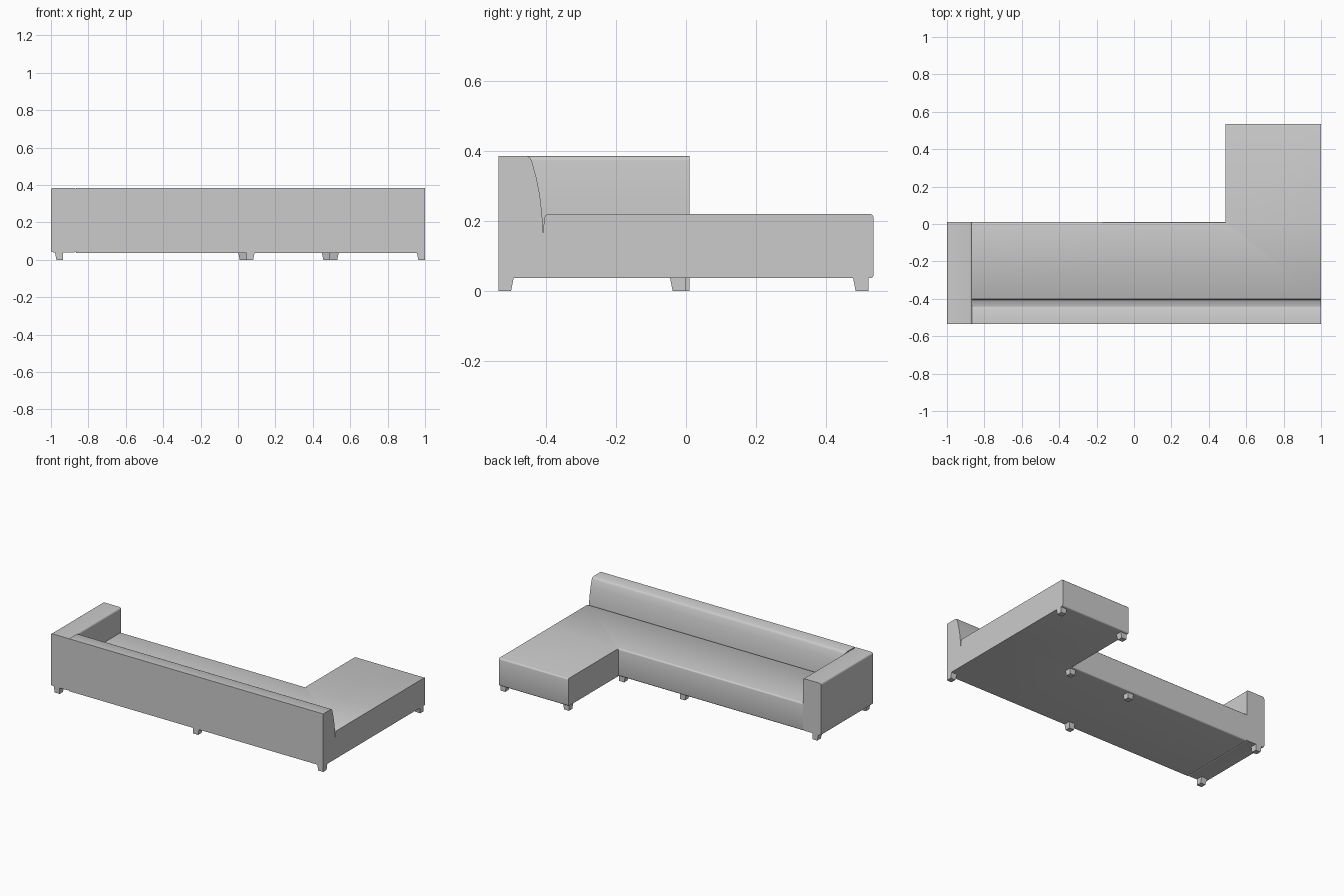
import bpy, bmesh

cube = bpy.data.objects.get("Cube")
if cube:
    bpy.data.objects.remove(cube, do_unlink=True)

grey = bpy.data.materials.new("grey_fabric")
grey.use_nodes = True
grey.diffuse_color = (0.6, 0.6, 0.6, 1)
grey.node_tree.nodes["Principled BSDF"].inputs["Base Color"].default_value = (0.6, 0.6, 0.6, 1)

BASE, SEAT, TOP = 0.037, 0.22, 0.385
REAR, FRONT, CHAISE = -0.535, 0.01, 0.535
ARM_X, CHAISE_X = -0.865, 0.49


def finish(name, bm, smooth=True):
    bmesh.ops.recalc_face_normals(bm, faces=bm.faces[:])
    mesh = bpy.data.meshes.new(name)
    bm.to_mesh(mesh)
    bm.free()
    ob = bpy.data.objects.new(name, mesh)
    bpy.context.collection.objects.link(ob)
    mesh.materials.append(grey)
    if smooth:
        bpy.ops.object.select_all(action='DESELECT')
        ob.select_set(True)
        bpy.context.view_layer.objects.active = ob
        bpy.ops.object.shade_smooth_by_angle(angle=0.7)
    return ob


def box(bm, lo, hi):
    verts = bmesh.ops.create_cube(bm, size=1)["verts"]
    for v in verts:
        for i in range(3):
            v.co[i] = hi[i] if v.co[i] > 0 else lo[i]
    return verts


# Seat and backrest: one side profile swept along x, with the crease between them
profile = [(REAR, BASE), (REAR, TOP), (-0.452, TOP), (-0.446, 0.382),
           (-0.44, 0.372), (-0.427, 0.325), (-0.417, 0.275), (-0.411, 0.225),
           (-0.407, 0.165), (-0.405, 0.205), (-0.402, 0.215), (-0.394, SEAT),
           (FRONT, SEAT), (FRONT, BASE)]
bm = bmesh.new()
rings = [[bm.verts.new((x, y, z)) for y, z in profile] for x in (ARM_X, CHAISE_X, 1)]
count = len(profile)
for a, b in zip(rings, rings[1:]):
    for i in range(count):
        j = (i + 1) % count
        bm.faces.new((a[i], a[j], b[j], b[i]))
bm.faces.new(rings[0])
bm.faces.new(rings[-1])

# Chaise: pull the front face of the end bay forward
bay = [f for f in bm.faces if all(abs(v.co.y - FRONT) < 1e-4 and v.co.x > 0.4 for v in f.verts)]
new = bmesh.ops.extrude_face_region(bm, geom=bay)["geom"]
for v in new:
    if isinstance(v, bmesh.types.BMVert):
        v.co.y = CHAISE
bmesh.ops.delete(bm, geom=[f for f in bay if f.is_valid], context='FACES_ONLY')


# Soften the front edges of the seat
def is_front_edge(e):
    a, b = (v.co for v in e.verts)
    if abs(a.z - b.z) > 1e-4 or abs(a.y - b.y) > 1e-4:
        return False
    inner = abs(a.y - FRONT) < 1e-4 and min(a.x, b.x) < 0
    return inner or abs(a.y - CHAISE) < 1e-4


bmesh.ops.bevel(bm, geom=[e for e in bm.edges if is_front_edge(e)],
                offset=0.01, segments=3, profile=0.5, affect='EDGES')
finish("seat_and_backrest", bm)

# Armrest: block with rounded long edges
bm = bmesh.new()
box(bm, (-1, REAR, 0.04), (ARM_X, FRONT, TOP))
long_edges = [e for e in bm.edges if abs(e.verts[0].co.y - e.verts[1].co.y) > 0.1]
bmesh.ops.bevel(bm, geom=long_edges, offset=0.012, segments=4, profile=0.5, affect='EDGES')
finish("armrest", bm)


# Legs: small blocks tapering towards the floor on their inner sides
def leg(name, x, y, taper_x=-1, taper_y=-1, size=0.045, slant=0.009):
    bm = bmesh.new()
    for v in box(bm, (x, y, 0), (x + size, y + size, BASE + 0.008)):
        if v.co.z < 0.01:
            if (v.co.x > x + 0.02) == (taper_x > 0):
                v.co.x -= taper_x * slant
            if (v.co.y > y + 0.02) == (taper_y > 0):
                v.co.y -= taper_y * slant
    finish(name, bm, smooth=False)


leg("rear_leg_arm", -0.98, REAR, taper_y=1)
leg("rear_leg_middle", 0.045, REAR, 1, 1)
leg("rear_leg_end", 0.955, REAR, taper_y=1)
leg("front_leg_arm", -0.98, FRONT - 0.045)
leg("front_leg_middle", 0, -0.047)
leg("front_leg_corner", 0.447, -0.047)
leg("chaise_leg_inner", 0.495, 0.475, 1)
leg("chaise_leg_outer", 0.955, 0.475)
